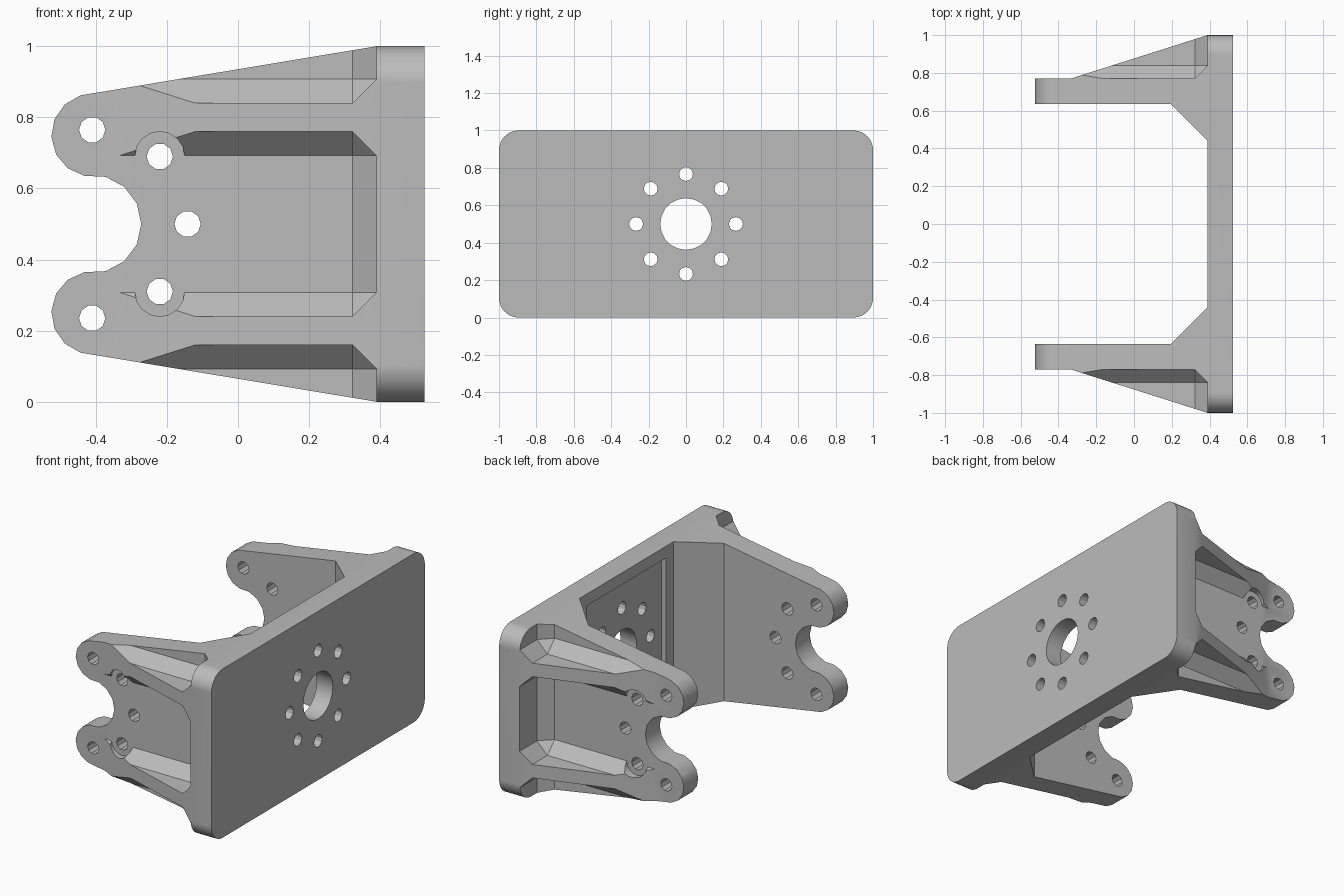
import bpy, bmesh
from math import cos, sin, radians, pi
from mathutils import Vector

old = bpy.data.objects.get("Cube")
if old:
    bpy.data.objects.remove(old, do_unlink=True)

grey = bpy.data.materials.new("plain_grey")
grey.use_nodes = True
grey.diffuse_color = (0.5, 0.5, 0.5, 1)
grey.node_tree.nodes["Principled BSDF"].inputs["Base Color"].default_value = (0.5, 0.5, 0.5, 1)


def finish(name, bm):
    bmesh.ops.recalc_face_normals(bm, faces=bm.faces)
    mesh = bpy.data.meshes.new(name)
    bm.to_mesh(mesh)
    bm.free()
    mesh.materials.append(grey)
    obj = bpy.data.objects.new(name, mesh)
    bpy.context.collection.objects.link(obj)
    return obj


def prism(name, points, axis, start, end):
    """Extrude a 2D outline along the x, y or z axis."""
    place = {"x": lambda p, d: (d, p[0], p[1]),
             "y": lambda p, d: (p[0], d, p[1]),
             "z": lambda p, d: (p[0], p[1], d)}[axis]
    bm = bmesh.new()
    face = bm.faces.new([bm.verts.new(place(p, start)) for p in points])
    moved = bmesh.ops.extrude_face_region(bm, geom=[face])["geom"]
    shift = Vector(place((0, 0), end - start))
    bmesh.ops.translate(bm, vec=shift, verts=[v for v in moved if isinstance(v, bmesh.types.BMVert)])
    return finish(name, bm)


def arc(cx, cy, r, a0, a1, steps):
    angles = [radians(a0 + (a1 - a0) * i / steps) for i in range(steps + 1)]
    return [(cx + r * cos(a), cy + r * sin(a)) for a in angles]


def circle(cx, cy, r, sides):
    return arc(cx, cy, r, 0, 360, sides)[:-1]


def chamfered_box(name, low, high, chamfer):
    bm = bmesh.new()
    bmesh.ops.create_cube(bm, size=1)
    for v in bm.verts:
        v.co = [l + (h - l) * (c + 0.5) for l, h, c in zip(low, high, v.co)]
    bmesh.ops.bevel(bm, geom=bm.edges[:], offset=chamfer, segments=1, affect="EDGES")
    return finish(name, bm)


def apply(obj, kind, **settings):
    mod = obj.modifiers.new("step", kind)
    for key, value in settings.items():
        setattr(mod, key, value)
    bpy.context.view_layer.objects.active = obj
    bpy.ops.object.modifier_apply(modifier=mod.name)


def combine(obj, other, operation="DIFFERENCE"):
    apply(obj, "BOOLEAN", object=other, operation=operation, solver="EXACT")
    bpy.data.objects.remove(other, do_unlink=True)


# Mounting plate with rounded corners
R = 0.105
corners = []
for i, (sy, sz) in enumerate([(1, 1), (-1, 1), (-1, -1), (1, -1)]):
    corners += arc(sy * (1 - R), 0.5 + sz * (0.5 - R), R, 90 * i, 90 * i + 90, 8)
plate = prism("bracket", corners, "x", 0.39, 0.525)

# One side arm: plan shape, trimmed by the lug outline
arm = prism("arm", [(0.39, 0.44), (0.39, 1.0), (-0.335, 0.77), (-0.6, 0.77),
                    (-0.6, 0.635), (0.195, 0.635)], "z", -0.1, 1.1)
upper_lug = arc(-0.408, 0.75, 0.117, 107, 258, 6)
notch = arc(-0.41, 0.5, 0.138, 74, -74, 6)
lower_lug = [(x, 1 - z) for x, z in reversed(upper_lug)]
outline = prism("outline", [(0.6, 1), (0.39, 1)] + upper_lug + notch + lower_lug
                + [(0.39, 0), (0.6, 0)], "y", 0.2, 1.3)
combine(arm, outline, "INTERSECT")

# Chamfered pockets leave two tapering ribs
for low, high in [(-0.4, 0.16), (0.24, 0.76), (0.84, 1.4)]:
    combine(arm, chamfered_box("pocket", (-0.9, 0.77, low), (0.39, 1.4, high), 0.068))

# Bolt holes and counterbores
for z in (0.31, 0.69):
    combine(arm, prism("counterbore", circle(-0.22, z, 0.07, 16), "y", 0.77, 1.3))
for x, z in [(-0.41, 0.235), (-0.41, 0.765), (-0.142, 0.5), (-0.22, 0.31), (-0.22, 0.69)]:
    combine(arm, prism("bolt_hole", circle(x, z, 0.037, 10), "y", 0.3, 1.3))

# Both arms joined to the plate
apply(arm, "MIRROR", use_axis=(False, True, False), use_mirror_merge=False)
combine(plate, arm, "UNION")

# Shallow recess, centre bore and bolt circle in the plate
recess = [(-0.37, 0.07), (0.37, 0.07), (0.37, 0.93), (-0.37, 0.93)]
combine(plate, prism("recess", recess, "x", 0.2, 0.42))
combine(plate, prism("centre_bore", circle(0, 0.5, 0.138, 20), "x", 0.2, 0.8))
for i in range(8):
    a = i * pi / 4
    hole = circle(0.267 * cos(a), 0.5 + 0.267 * sin(a), 0.037, 12)
    combine(plate, prism("plate_hole", hole, "x", 0.2, 0.8))

# Smooth curved walls, crisp edges
bpy.ops.object.select_all(action="DESELECT")
plate.select_set(True)
bpy.context.view_layer.objects.active = plate
bpy.ops.object.shade_smooth_by_angle(angle=radians(27))
plate.modifiers.new("flat_face_normals", "WEIGHTED_NORMAL").keep_sharp = True
